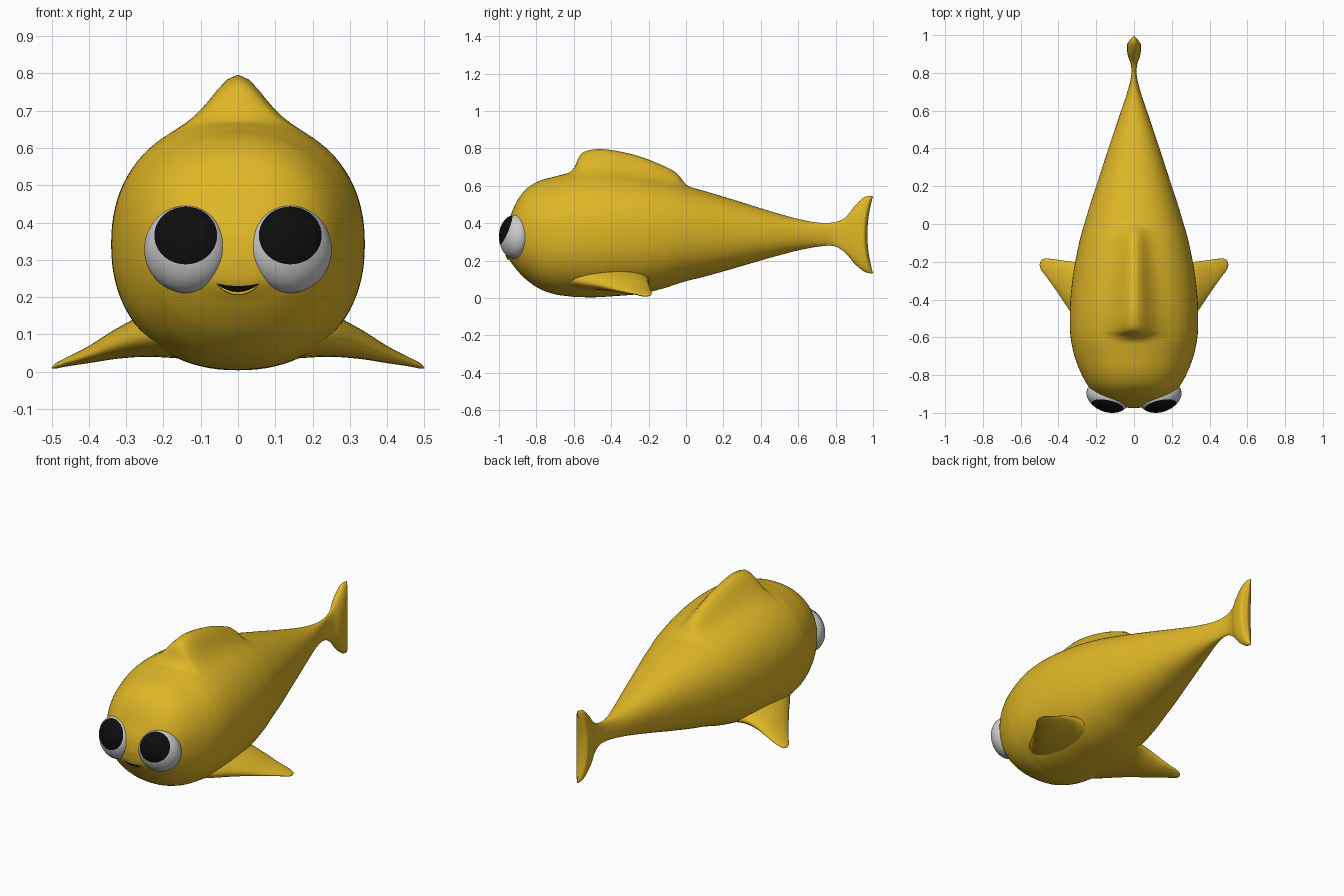
import bpy, bmesh, math
from mathutils import Matrix, Vector
from mathutils.bvhtree import BVHTree

if "Cube" in bpy.data.objects:
    bpy.data.objects.remove(bpy.data.objects["Cube"])


def material(name, rgb):
    m = bpy.data.materials.new(name)
    m.diffuse_color = (*rgb, 1)
    m.use_nodes = True
    m.node_tree.nodes["Principled BSDF"].inputs["Base Color"].default_value = m.diffuse_color
    return m


GOLD = material("gold", (0.74, 0.47, 0.02))
WHITE = material("white", (0.8, 0.8, 0.8))
BLACK = material("black", (0.004, 0.004, 0.004))


def finish(name, bm, mats):
    bmesh.ops.recalc_face_normals(bm, faces=bm.faces)
    me = bpy.data.meshes.new(name)
    bm.to_mesh(me)
    for m in mats:
        me.materials.append(m)
    me.shade_smooth()
    ob = bpy.data.objects.new(name, me)
    bpy.context.collection.objects.link(ob)
    return ob


def smooth_rows(rows, steps):
    """Catmull-Rom interpolation through rows of section values."""
    out = []
    for i in range(len(rows) - 1):
        p0, p1, p2 = rows[max(i - 1, 0)], rows[i], rows[i + 1]
        p3 = rows[min(i + 2, len(rows) - 1)]
        for s in range(steps):
            t = s / steps
            out.append([0.5 * (2 * b + (c - a) * t + (2 * a - 5 * b + 4 * c - d) * t * t
                               + (3 * b - a - 3 * c + d) * t ** 3)
                        for a, b, c, d in zip(p0, p1, p2, p3)])
    out.append(list(rows[-1]))
    return out


def loft(rings):
    bm = bmesh.new()
    loops = [[bm.verts.new(p) for p in ring] for ring in rings]
    n = len(loops[0])
    for a, b in zip(loops, loops[1:]):
        for i in range(n):
            j = (i + 1) % n
            bm.faces.new((a[i], a[j], b[j], b[i]))
    bmesh.ops.remove_doubles(bm, verts=bm.verts, dist=0.0002)
    return bm


def power(v, e):
    return math.copysign(abs(v) ** e, v)


# Body with back ridge and tail: y, top, bottom, half width, ridge height
BODY = [
    (-.975, .30, .30, 0, 0), (-.965, .37, .235, .09, 0), (-.935, .45, .19, .16, 0),
    (-.90, .525, .145, .205, 0), (-.85, .587, .095, .248, 0), (-.78, .628, .048, .285, 0),
    (-.70, .65, .02, .315, 0), (-.63, .668, .01, .331, 0), (-.595, .673, .006, .336, .03),
    (-.56, .677, .005, .339, .095), (-.49, .68, .004, .34, .115), (-.39, .675, .01, .336, .115),
    (-.25, .658, .022, .32, .10), (-.12, .632, .052, .295, .075), (-.05, .614, .075, .278, .053),
    (.01, .597, .093, .26, .004), (.10, .572, .115, .233, 0), (.25, .527, .157, .184, 0),
    (.42, .474, .207, .129, 0), (.58, .428, .25, .075, 0), (.70, .404, .274, .035, 0),
    (.79, .405, .278, .014, 0), (.85, .43, .243, .018, 0), (.90, .49, .185, .032, 0),
    (.95, .538, .143, .037, 0), (.985, .545, .132, .033, 0), (1.0, .544, .133, 0, 0)]
N = 96
rings = []
for y, top, bot, hw, ridge in smooth_rows(BODY, 6):
    zc, hh = (top + bot) / 2, (top - bot) / 2
    wide = .09 - .035 * min(max((y + .5) / .5, 0), 1)
    notch = .03 * min(max((y - .85) / .14, 0), 1)
    ring = []
    for k in range(N):
        a = 2 * math.pi * k / N
        x, t = max(hw, 0) * power(math.cos(a), .91), power(math.sin(a), .91)
        lift = max(ridge, 0) * math.exp(-(x / wide) ** 2) if t > 0 else 0
        ring.append((x, y - notch * (1 - t * t), zc + hh * t + lift))
    rings.append(ring)
bm = loft(rings)
surface = BVHTree.FromBMesh(bm)
finish("body", bm, [GOLD])

# Side fins: x, front y, back y, centre z, half thickness
FIN = [(.15, -.68, -.19, .09, .055), (.24, -.61, -.20, .097, .057), (.32, -.49, -.20, .077, .042),
       (.40, -.37, -.19, .046, .023), (.46, -.285, -.183, .026, .012),
       (.49, -.245, -.19, .015, .007), (.50, -.215, -.215, .01, 0)]
for side, label in ((1, "right"), (-1, "left")):
    rings = []
    for x, yf, yb, zc, th in smooth_rows(FIN, 5):
        rings.append([(side * x, (yf + yb) / 2 + (yb - yf) / 2 * math.cos(a), zc + th * math.sin(a))
                      for a in (2 * math.pi * k / 32 for k in range(32))])
    finish(label + "_side_fin", loft(rings), [GOLD])

# Eyes: sphere pole aimed at the pupil so the pupil edge follows a ring
for side, label in ((1, "right"), (-1, "left")):
    bm = bmesh.new()
    bmesh.ops.create_uvsphere(bm, u_segments=48, v_segments=44, radius=1)
    for f in bm.faces:
        f.material_index = int(f.calc_center_median().normalized().z > math.cos(math.radians(49)))
    aim = Matrix.Rotation(math.radians(-14 * side), 4, 'Z') @ Matrix.Rotation(math.radians(61), 4, 'X')
    place = (Matrix.Translation((.14 * side, -.915, .328))
             @ Matrix.Rotation(math.radians(20 * side), 4, 'Z')
             @ Matrix.Diagonal((.115, .08, .117, 1)))
    bmesh.ops.transform(bm, matrix=place @ aim, verts=bm.verts)
    finish(label + "_eye", bm, [WHITE, BLACK])


# Mouth: dark crescent laid on the face, with a small lower lip
def on_face(x, z, out):
    hit = surface.ray_cast(Vector((x, -2, z)), Vector((0, 1, 0)))[0]
    return Vector((x, hit.y - out, z))


bm = bmesh.new()
rows, lip = [], []
for k in range(25):
    u = -1 + k / 12
    bow = 1 - u * u
    rows.append([bm.verts.new(on_face(.058 * u, .237 - bow * (.007 + .016 * v / 3), .004))
                 for v in range(4)])
    lip.append(on_face(.058 * u, .235 - bow * .025, 0))
for a, b in zip(rows, rows[1:]):
    for v in range(3):
        bm.faces.new((a[v], b[v], b[v + 1], a[v + 1]))
finish("mouth", bm, [BLACK])
rings = []
for k, p in enumerate(lip):
    r = .007 * math.sqrt(max(0, 1 - (k / 12 - 1) ** 2))
    rings.append([(p.x, p.y + r * math.cos(a), p.z + r * .7 * math.sin(a))
                  for a in (2 * math.pi * i / 12 for i in range(12))])
finish("lower_lip", loft(rings), [GOLD])
